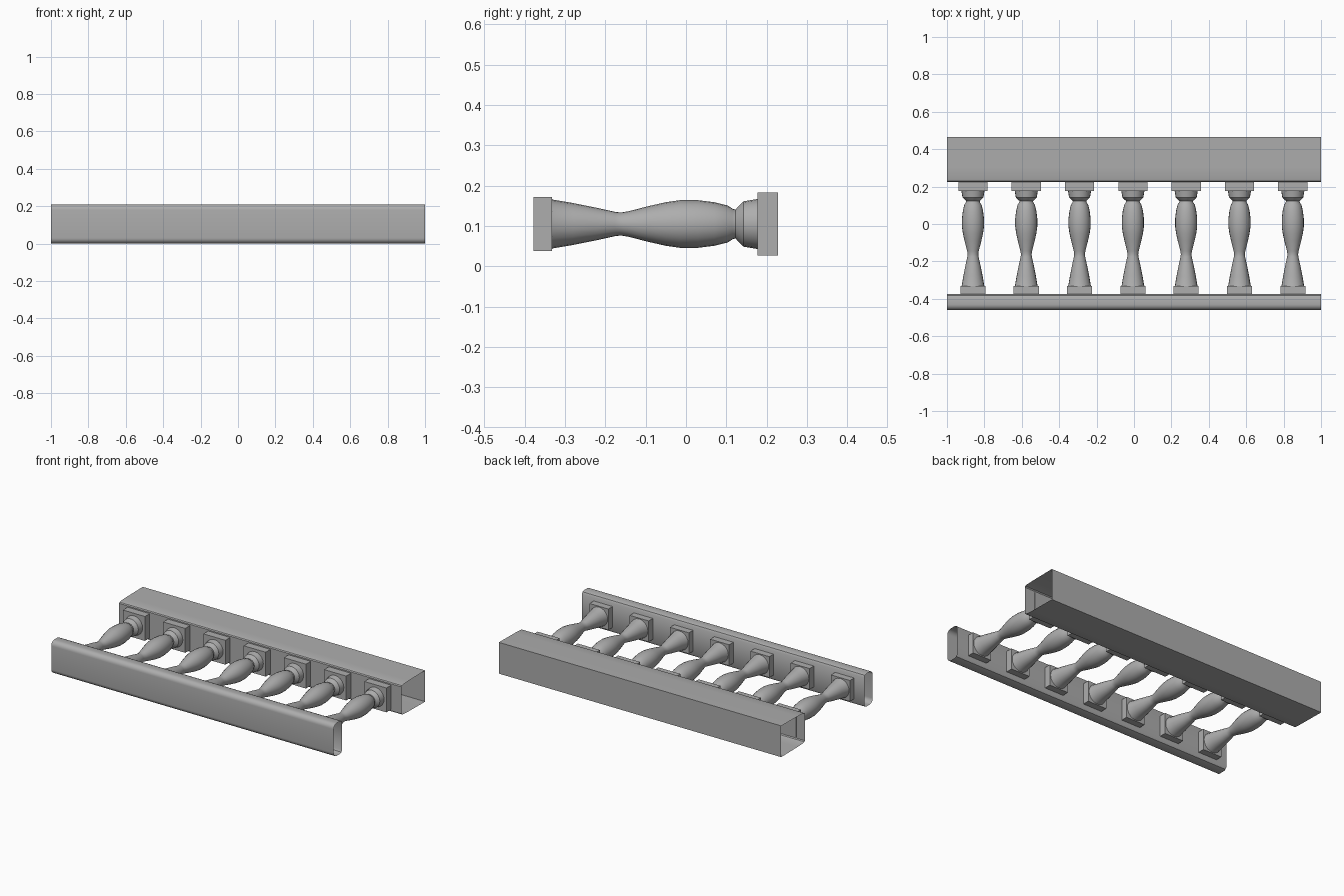
import bpy, bmesh, math
from mathutils import Matrix, Vector

if "Cube" in bpy.data.objects:
    bpy.data.objects.remove(bpy.data.objects["Cube"])

CZ = 0.105  # height of the centre line

stone = bpy.data.materials.new("grey_stone")
stone.diffuse_color = (0.42, 0.42, 0.42, 1)
stone.use_nodes = True
stone.node_tree.nodes["Principled BSDF"].inputs["Base Color"].default_value = stone.diffuse_color


def finish(bm, name):
    bmesh.ops.recalc_face_normals(bm, faces=bm.faces[:])
    mesh = bpy.data.meshes.new(name)
    bm.to_mesh(mesh)
    bm.free()
    mesh.materials.append(stone)
    ob = bpy.data.objects.new(name, mesh)
    bpy.context.collection.objects.link(ob)
    bpy.context.view_layer.objects.active = ob
    ob.select_set(True)
    bpy.ops.object.shade_smooth_by_angle(angle=math.radians(32))
    ob.select_set(False)
    return ob


def rail(name, half):
    """Open-ended tube along x; half = (y, half height) from front to back."""
    loop = [(y, CZ + h) for y, h in half] + [(y, CZ - h) for y, h in reversed(half)]
    bm = bmesh.new()
    ends = [[bm.verts.new((x, y, z)) for y, z in loop] for x in (-1, 1)]
    n = len(loop)
    for i in range(n):
        j = (i + 1) % n
        bm.faces.new((ends[0][i], ends[0][j], ends[1][j], ends[1][i]))
    # orient the tube outwards
    bmesh.ops.recalc_face_normals(bm, faces=bm.faces[:])
    finish(bm, name)


def block(name, x, y0, y1, half):
    bm = bmesh.new()
    bmesh.ops.create_cube(bm, size=1)
    bmesh.ops.scale(bm, vec=(2 * half, y1 - y0, 2 * half), verts=bm.verts)
    bmesh.ops.translate(bm, vec=(x, (y0 + y1) / 2, CZ), verts=bm.verts)
    finish(bm, name)


def turned(name, x, profile, sides=20):
    """Lathe (y, radius) points around the y axis."""
    bm = bmesh.new()
    pts = [bm.verts.new((r, y, 0)) for y, r in profile]
    edges = [bm.edges.new(p) for p in zip(pts, pts[1:])]
    bmesh.ops.spin(bm, geom=pts + edges, cent=(0, 0, 0), axis=(0, 1, 0),
                   angle=2 * math.pi, steps=sides, use_merge=True)
    bmesh.ops.remove_doubles(bm, verts=bm.verts[:], dist=1e-5)
    bmesh.ops.translate(bm, vec=(x, 0, CZ), verts=bm.verts)
    finish(bm, name)


# broad handrail with softened inner corners
rail("hand_rail", [(0.225, 0.086), (0.230, 0.092), (0.245, 0.096),
                   (0.30, 0.098), (0.465, 0.100)])

# slim foot rail with a rounded outer face
R = 0.03
arc = [(-0.46 + R * (1 - math.cos(a)), 0.105 - R * (1 - math.sin(a)))
       for a in (math.pi / 2 * i / 6 for i in range(7))]
rail("foot_rail", arc + [(-0.395, 0.105), (-0.382, 0.1), (-0.375, 0.088)])

# row of turned balusters between square blocks
PROFILE = [(-0.335, 0.063), (-0.328, 0.060), (-0.28, 0.052), (-0.22, 0.040),
           (-0.175, 0.030), (-0.162, 0.0285), (-0.145, 0.031), (-0.09, 0.045),
           (-0.05, 0.054), (-0.015, 0.059), (0.03, 0.059), (0.07, 0.054),
           (0.103, 0.046), (0.115, 0.038), (0.123, 0.036), (0.130, 0.044),
           (0.142, 0.056), (0.178, 0.062)]
for i in range(7):
    x = -0.861 + 0.285 * i
    block(f"baluster_foot_block_{i + 1}", x, -0.378, -0.332, 0.067)
    turned(f"baluster_{i + 1}", x, PROFILE)
    block(f"baluster_head_block_{i + 1}", x, 0.177, 0.228, 0.078)
